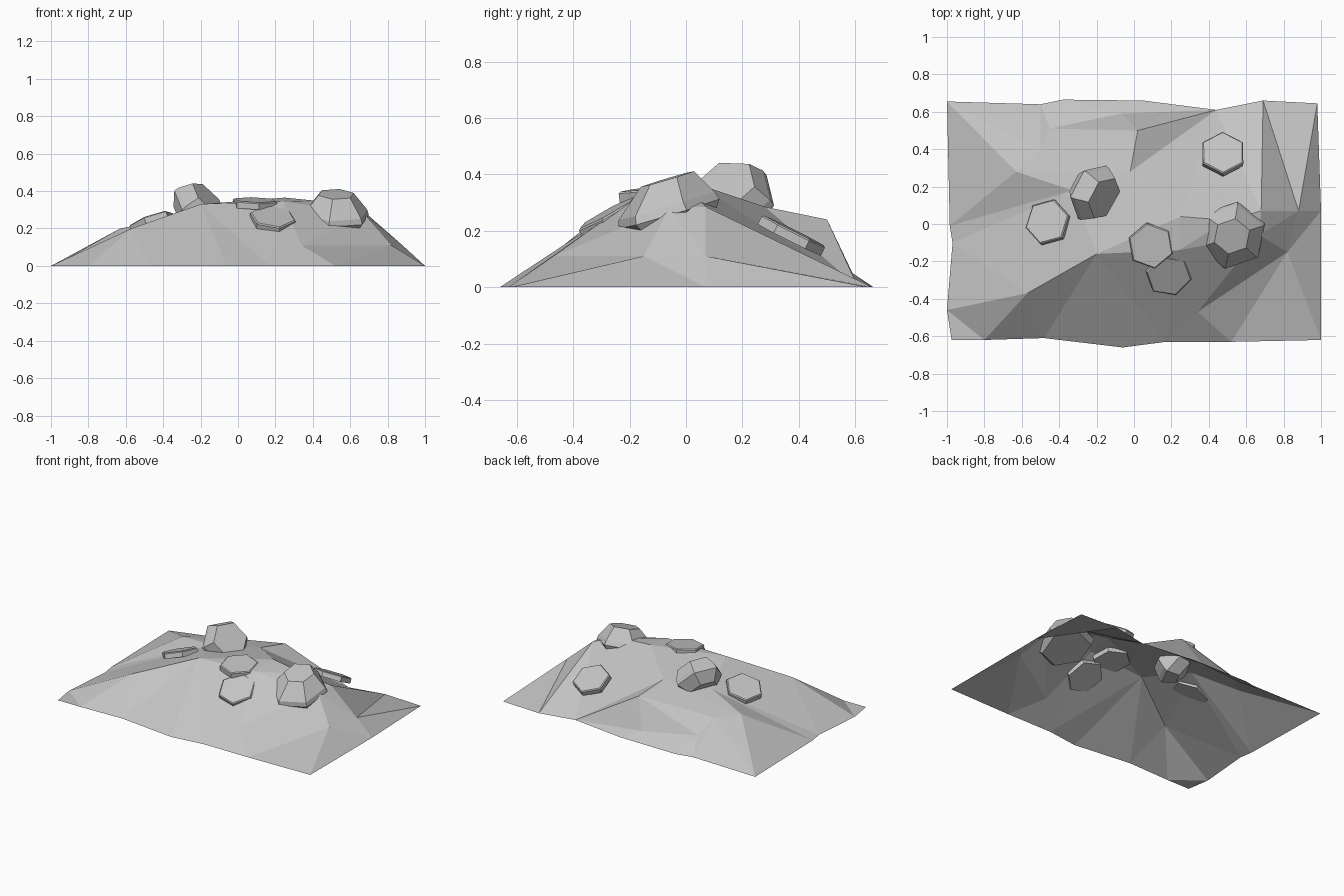
import bpy
import bmesh
import math
from mathutils import Vector
from mathutils.geometry import delaunay_2d_cdt

default_cube = bpy.data.objects.get("Cube")
if default_cube:
    bpy.data.objects.remove(default_cube, do_unlink=True)

# One stone colour for everything
stone = bpy.data.materials.new("stone_grey")
stone.use_nodes = True
stone_colour = (0.55, 0.55, 0.55, 1)
stone.diffuse_color = stone_colour
stone.node_tree.nodes["Principled BSDF"].inputs["Base Color"].default_value = stone_colour


def add_object(name, bm):
    """Turn a bmesh into a flat shaded stone object."""
    mesh = bpy.data.meshes.new(name)
    bm.to_mesh(mesh)
    bm.free()
    mesh.materials.append(stone)
    obj = bpy.data.objects.new(name, mesh)
    bpy.context.collection.objects.link(obj)
    return obj


# Hill: ragged ground outline, lifted to a few summits and shoulders
outline = [(-1, .655), (-.5, .64), (-.38, .665), (.05, .66), (.44, .61), (.69, .66),
           (.98, .645), (1, .07), (1, -.62), (.52, -.63), (.17, -.63), (-.06, -.66),
           (-.48, -.61), (-.8, -.62), (-.975, -.62), (-1, -.46), (-.97, -.1), (-.985, -.01)]
peaks = {
    "summit": (.25, .04, .365),
    "east_shoulder": (.5, .02, .34),
    "east_brow": (.67, -.06, .28),
    "east_corner": (.68, .07, .285),
    "east_foot": (.82, -.15, .11),
    "east_heel": (.88, .07, .11),
    "front_brow": (.24, -.14, .345),
    "front_foot": (.34, -.47, .11),
    "west_brow": (-.2, -.16, .33),
    "west_shoulder": (-.57, -.37, .2),
    "gully": (-.33, .18, .26),
    "back_ridge": (-.02, .28, .285),
    "west_ridge": (-.63, .28, .2),
    "back_shoulder": (.02, .5, .24),
    "back_step": (-.5, .4, .19),
    "back_hollow": (-.45, .51, .09),
    "back_foot": (-.07, .59, .05),
}
creases = [
    ("summit", "back_ridge"), ("summit", "front_brow"), ("summit", "east_shoulder"),
    ("east_shoulder", "east_corner"), ("east_corner", "east_brow"),
    ("east_brow", "east_foot"), ("east_foot", "front_foot"), ("east_brow", "front_foot"),
    ("front_brow", "front_foot"), ("front_brow", "west_brow"),
    ("west_brow", "west_shoulder"), ("gully", "back_ridge"),
    ("west_ridge", "back_ridge"), ("back_ridge", "back_shoulder"),
    ("back_shoulder", "back_step"), ("back_shoulder", "back_foot"),
    ("east_corner", "east_heel"),
]
# Creases that run down to an outline corner
runs = [("east_corner", 5), ("east_heel", 5), ("back_shoulder", 4), ("back_foot", 4),
        ("back_ridge", 4), ("summit", 4), ("back_step", 0), ("gully", 17),
        ("west_ridge", 17), ("west_ridge", 0), ("front_foot", 9), ("east_foot", 9),
        ("east_foot", 8), ("west_shoulder", 13), ("west_shoulder", 16)]

count = len(outline)
index = {name: count + i for i, name in enumerate(peaks)}
points = [Vector((x, y, 0)) for x, y in outline] + [Vector(p) for p in peaks.values()]
edges = [(i, (i + 1) % count) for i in range(count)]
edges += [(index[a], index[b]) for a, b in creases]
edges += [(index[a], corner) for a, corner in runs]
flat, _, tris, sources, _, _ = delaunay_2d_cdt([p.xy for p in points], edges, [], 1, 1e-5)

bm = bmesh.new()
verts = [bm.verts.new(points[s[0]] if s else (p.x, p.y, 0)) for p, s in zip(flat, sources)]
for tri in tris:
    bm.faces.new([verts[i] for i in tri])
bmesh.ops.recalc_face_normals(bm, faces=bm.faces)
if sum(f.normal.z for f in bm.faces) < 0:
    bmesh.ops.reverse_faces(bm, faces=bm.faces)
add_object("hill", bm)


def add_stone(name, centre, normal, rings, turn=0):
    """Six-sided stone: rings of (radius, height, slide) stacked along a tilted axis."""
    axis = Vector(normal).normalized()
    side = (Vector((0, 1, 0)) - axis * axis.y).normalized()
    across = side.cross(axis)
    bm = bmesh.new()
    loops = []
    for radius, height, slide in rings:
        base = Vector(centre) + axis * height + side * slide
        loop = []
        for k in range(6):
            angle = math.radians(turn) + k * math.tau / 6
            offset = side * math.cos(angle) + across * math.sin(angle)
            loop.append(bm.verts.new(base + offset * radius))
        loops.append(loop)
    for low, high in zip(loops, loops[1:]):
        for k in range(6):
            n = (k + 1) % 6
            bm.faces.new((low[k], low[n], high[n], high[k]))
    bm.faces.new(loops[0])
    bm.faces.new(loops[-1])
    bmesh.ops.recalc_face_normals(bm, faces=bm.faces)
    add_object(name, bm)


# Two chunky boulders
add_stone("east_boulder", (.52, -.06, .26), (.03, -.3, 1),
          [(.16, -.04, 0), (.19, 0, 0), (.18, .03, 0), (.1, .12, .03)], turn=10)
add_stone("west_boulder", (-.225, .17, .295), (.68, -.33, .65),
          [(.1, -.07, 0), (.16, 0, 0), (.155, .03, 0), (.12, .1, 0)], turn=20)

# Four thin slabs lying on the slopes
slab = [(.125, -.02, 0), (.125, .012, 0), (.118, .018, 0)]
add_stone("west_slab", (-.46, .01, .235), (-.35, .2, 1), slab, turn=15)
add_stone("summit_slab", (.09, -.115, .335), (.03, -.12, 1), slab, turn=-10)
add_stone("front_slab", (.185, -.27, .25), (.1, -.55, 1), slab, turn=-20)
add_stone("back_slab", (.475, .375, .185), (.03, .5, 1), slab)
